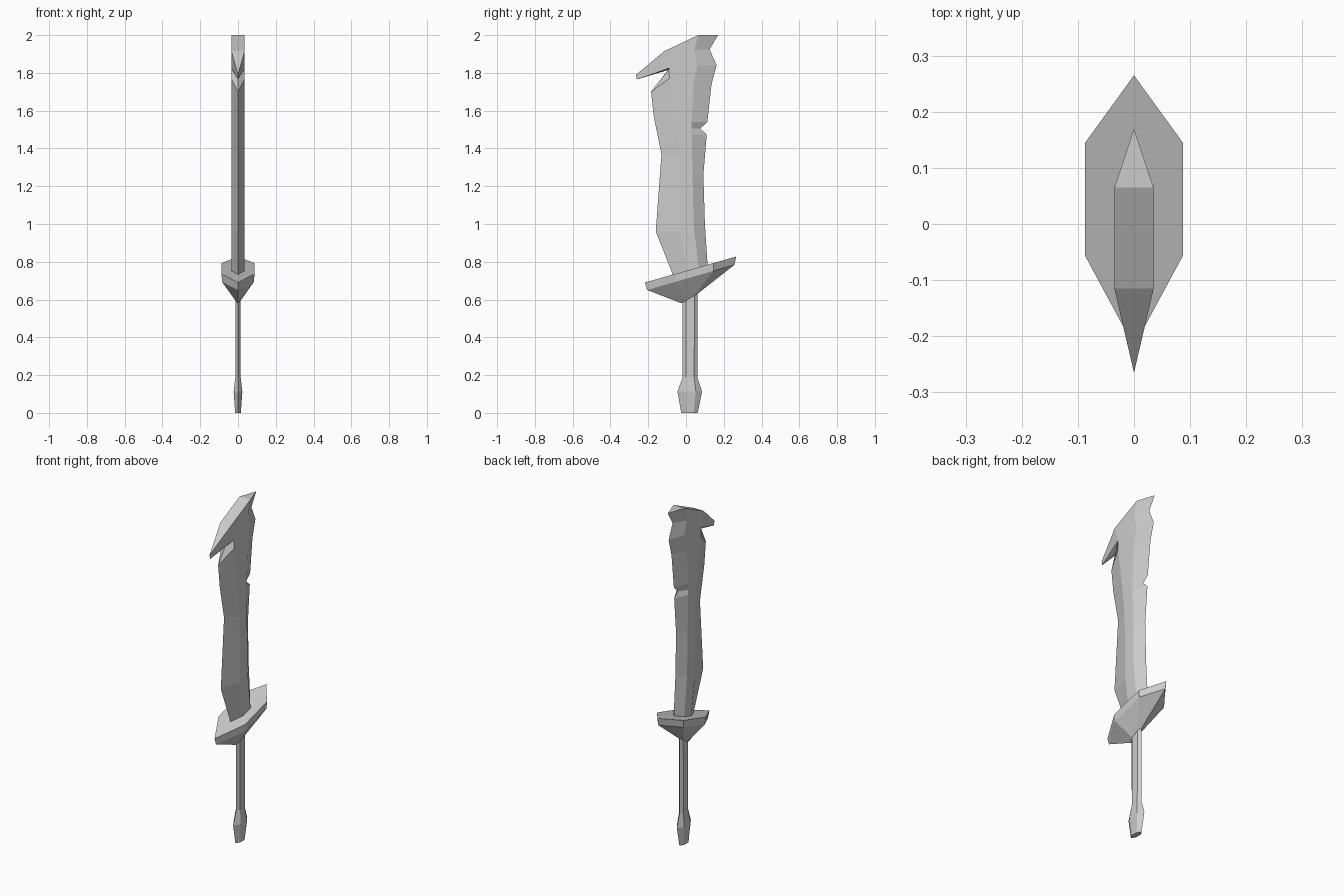
import bpy, bmesh

if "Cube" in bpy.data.objects:
    bpy.data.objects.remove(bpy.data.objects["Cube"])


def finish(name, bm):
    bmesh.ops.remove_doubles(bm, verts=bm.verts, dist=0.0005)
    bmesh.ops.recalc_face_normals(bm, faces=bm.faces)
    mesh = bpy.data.meshes.new(name)
    bm.to_mesh(mesh)
    bm.free()
    obj = bpy.data.objects.new(name, mesh)
    bpy.context.collection.objects.link(obj)
    return obj


def hexagon(w, front, ridge_f, ridge_b, back, height):
    """Six-sided section: pointed front and back, flat sides at x = +-w."""
    plan = [(0, front), (w, ridge_f), (w, ridge_b),
            (0, back), (-w, ridge_b), (-w, ridge_f)]
    return [(x, y, height(y)) for x, y in plan]


def loft(name, rings):
    bm = bmesh.new()
    rings = [[bm.verts.new(p) for p in ring] for ring in rings]
    for a, b in zip(rings, rings[1:]):
        for i in range(6):
            j = (i + 1) % 6
            bm.faces.new((a[i], a[j], b[j], b[i]))
    bm.faces.new(rings[0])
    bm.faces.new(rings[-1])
    return finish(name, bm)


# Blade profile: (edge y, edge z, ridge y, ridge z), from the guard upwards
W = 0.035
front = [(-0.065, 0.72, 0.005, 0.72), (-0.16, 0.96, -0.03, 0.96),
         (-0.13, 1.37, -0.035, 1.35), (-0.17, 1.565, -0.06, 1.57),
         (-0.185, 1.70, -0.088, 1.77), (-0.096, 1.815, -0.09, 1.82),
         (-0.26, 1.765, -0.091, 1.825), (-0.265, 1.79, -0.115, 1.915)]
back = [(0.117, 0.74, 0.07, 0.74), (0.10, 1.0, 0.04, 1.0),
        (0.092, 1.26, 0.035, 1.26), (0.11, 1.475, 0.03, 1.475),
        (0.075, 1.505, 0.03, 1.505), (0.113, 1.54, 0.03, 1.54),
        (0.135, 1.74, 0.04, 1.74), (0.162, 1.84, 0.06, 1.84),
        (0.125, 1.925, 0.045, 1.92), (0.17, 2.0, 0.065, 2.0)]

bm = bmesh.new()
ridges = {}
edges = []
for chain in (front, back):
    edge = [bm.verts.new((0, e[0], e[1])) for e in chain]
    edges.append(edge)
    for s in (-1, 1):
        ridge = [bm.verts.new((s * W, e[2], e[3])) for e in chain]
        ridges.setdefault(s, []).append(ridge)
        # bevelled strip from ridge to cutting edge
        for i in range(len(chain) - 1):
            bm.faces.new((edge[i], edge[i + 1], ridge[i + 1], ridge[i]))
# flat cheeks between the ridges
for s in (-1, 1):
    f, b = ridges[s]
    bm.faces.new(f + b[::-1])
# end caps: slanted top, hook top, rear barb top, base
for k in (0, 1):
    bm.faces.new((ridges[-1][k][-1], edges[k][-1], ridges[1][k][-1]))
    bm.faces.new((ridges[-1][k][0], edges[k][0], ridges[1][k][0]))
for i in (0, -1):
    bm.faces.new((ridges[-1][0][i], ridges[1][0][i],
                  ridges[1][1][i], ridges[-1][1][i]))
finish("blade", bm)

# Guard: tilted plate tapering down to the grip
loft("guard", [
    hexagon(0.014, -0.025, 0.0, 0.045, 0.062, lambda y: 0.595 + 0.58 * y),
    hexagon(0.085, -0.205, -0.055, 0.145, 0.257, lambda y: 0.71 + 0.29 * y),
    hexagon(0.087, -0.218, -0.057, 0.145, 0.265, lambda y: 0.752 + 0.284 * y),
])

# Grip with flared pommel
loft("grip", [
    hexagon(w, f, rf, rb, b, lambda y, z=z: z) for w, f, rf, rb, b, z in (
        (0.015, -0.025, 0.0, 0.04, 0.062, 0.0),
        (0.023, -0.045, -0.01, 0.052, 0.085, 0.112),
        (0.014, -0.018, 0.0, 0.043, 0.06, 0.19),
        (0.013, -0.02, 0.0, 0.045, 0.062, 0.64))
])
